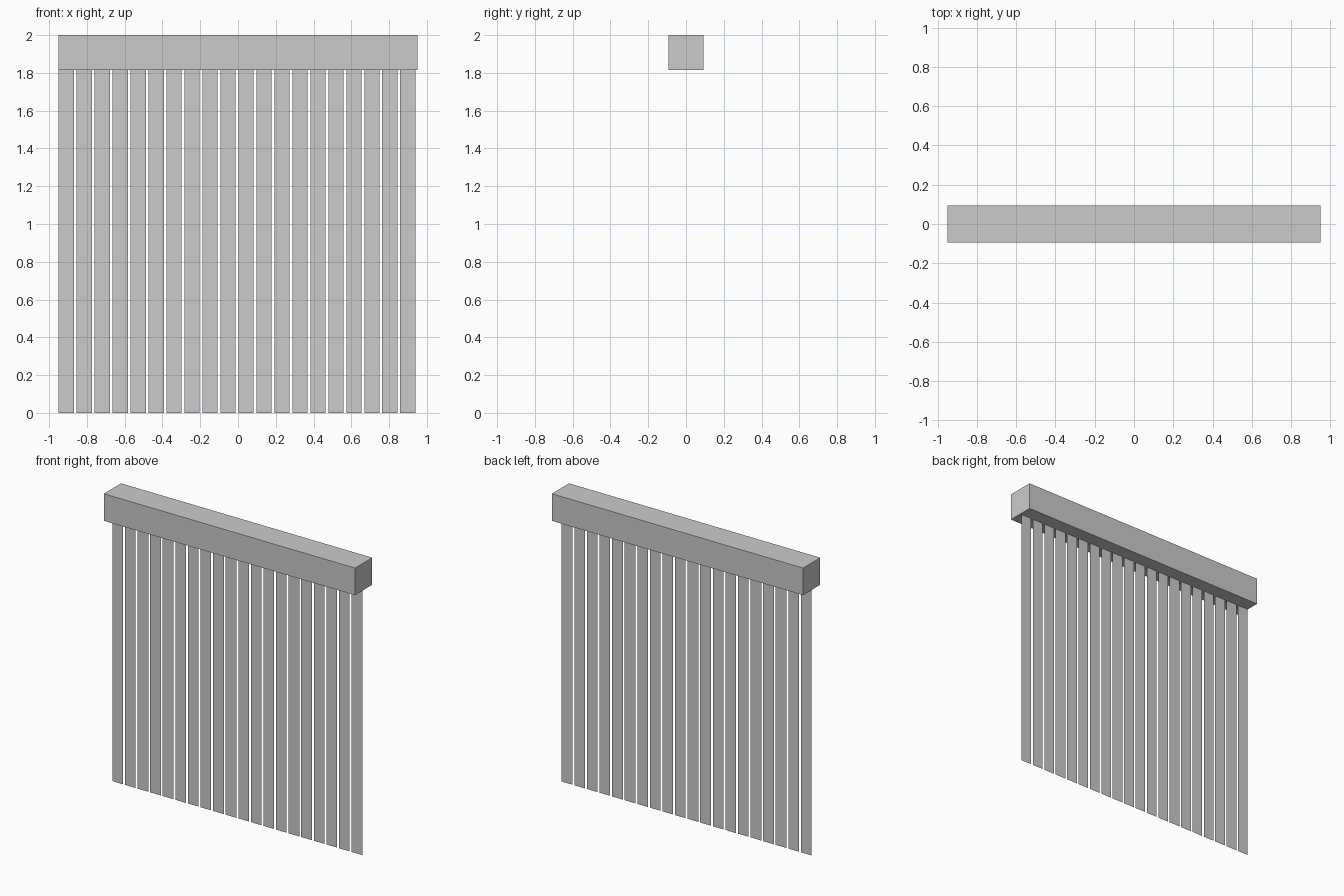
import bpy

if "Cube" in bpy.data.objects:
    bpy.data.objects.remove(bpy.data.objects["Cube"])

RAIL_BOTTOM = 1.815
SLATS, PITCH, WIDTH, START = 20, 0.0952, 0.081, -0.95


def add_mesh(name, verts, faces):
    mesh = bpy.data.meshes.new(name)
    mesh.from_pydata(verts, [], faces)
    mesh.update()
    obj = bpy.data.objects.new(name, mesh)
    bpy.context.collection.objects.link(obj)
    return obj


# Head rail: solid box along the top
bpy.ops.mesh.primitive_cube_add(size=1, location=(0, 0, (2 + RAIL_BOTTOM) / 2))
rail = bpy.context.object
rail.name = "head_rail"
rail.scale = (1.9, 0.186, 2 - RAIL_BOTTOM)
bpy.ops.object.transform_apply(location=False, rotation=False, scale=True)

# Vertical slats: flat single-sheet strips hanging from the rail
for i in range(SLATS):
    x0 = START + i * PITCH
    x1 = x0 + WIDTH
    add_mesh(f"slat_{i + 1:02d}",
             [(x0, 0, 0), (x1, 0, 0), (x1, 0, RAIL_BOTTOM), (x0, 0, RAIL_BOTTOM)],
             [(0, 1, 2, 3)])
